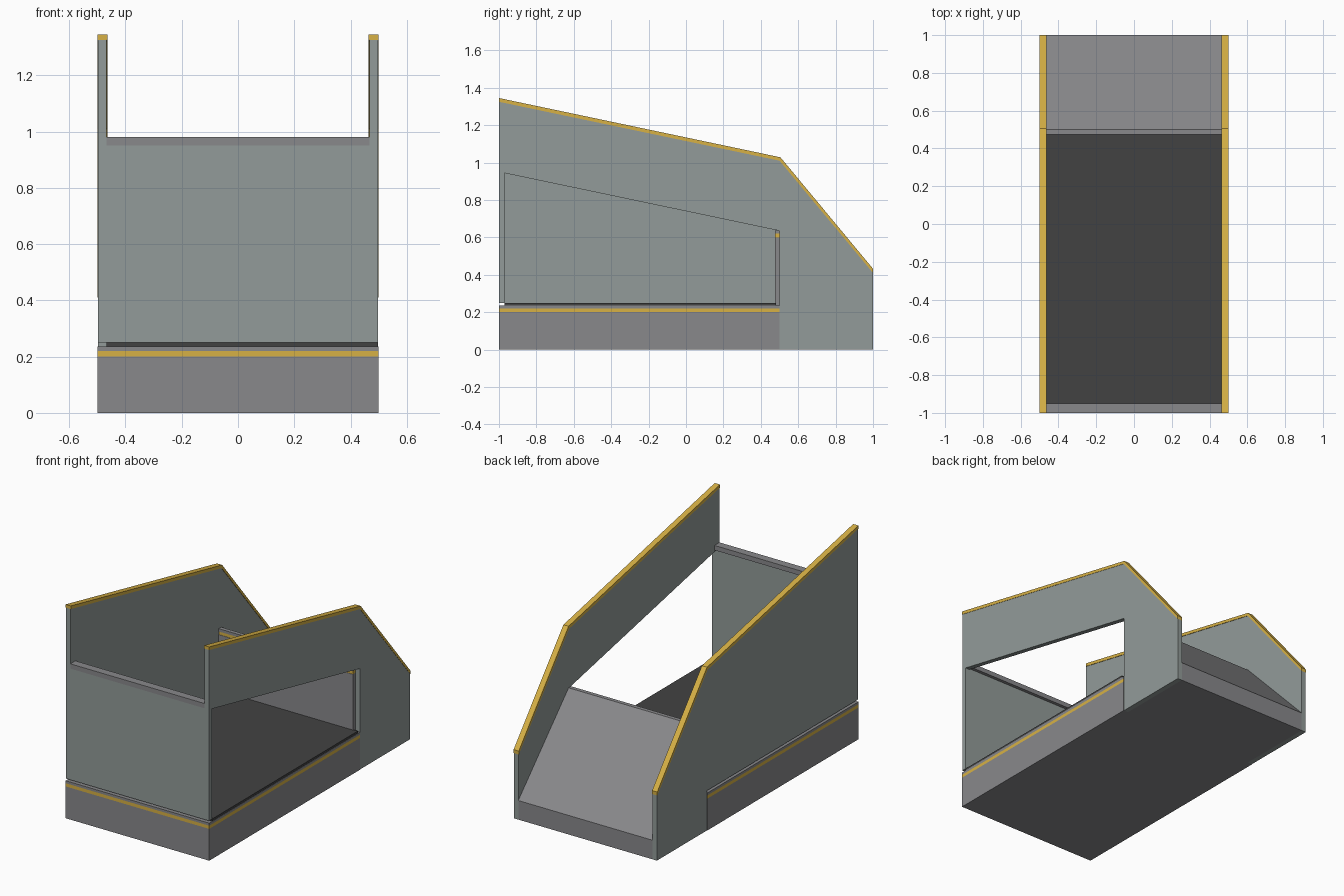
import bpy

if "Cube" in bpy.data.objects:
    bpy.data.objects.remove(bpy.data.objects["Cube"])

def material(name, rgb):
    m = bpy.data.materials.new(name)
    m.diffuse_color = (*rgb, 1)
    m.use_nodes = True
    m.node_tree.nodes["Principled BSDF"].inputs["Base Color"].default_value = m.diffuse_color
    return m

yellow = material("yellow_trim", (0.68, 0.44, 0.06))
dark = material("dark_floor", (0.055, 0.055, 0.055))
panel_grey = material("panel_grey", (0.29, 0.33, 0.32))
base_grey = material("base_grey", (0.25, 0.25, 0.26))

def extrude_x(name, profile, x0, x1, mat):
    """Extrude a (y, z) profile from x0 to x1."""
    n = len(profile)
    verts = [(x, y, z) for x in (x0, x1) for y, z in profile]
    faces = [tuple(range(n))[::-1], tuple(range(n, 2 * n))]
    faces += [(i, (i + 1) % n, n + (i + 1) % n, n + i) for i in range(n)]
    area = sum(profile[i][0] * profile[(i + 1) % n][1]
               - profile[(i + 1) % n][0] * profile[i][1] for i in range(n))
    if area < 0:
        faces = [f[::-1] for f in faces]
    mesh = bpy.data.meshes.new(name)
    mesh.from_pydata(verts, [], faces)
    mesh.materials.append(mat)
    ob = bpy.data.objects.new(name, mesh)
    bpy.context.collection.objects.link(ob)
    return ob

def box(name, x0, x1, y0, y1, z0, z1, mat):
    return extrude_x(name, [(y0, z0), (y1, z0), (y1, z1), (y0, z1)], x0, x1, mat)

IN, OUT = 0.467, 0.498   # inner and outer faces of the side walls

# Base with yellow stripe and upper lip
box("base", -0.5, 0.5, -1, 0.5, 0, 0.2, base_grey)
box("base_stripe", -0.5, 0.5, -1, 0.5, 0.2, 0.22, yellow)
box("base_lip", -0.5, 0.5, -1, 0.5, 0.22, 0.236, base_grey)

# Dark floor on the base
box("floor", -IN, OUT, -0.97, 0.48, 0.236, 0.25, dark)

# Sloped rear deck with its upright inner panel and stripe
extrude_x("rear_ramp", [(0.5, 0), (1, 0), (1, 0.12), (0.5, 0.638)], -IN, IN, base_grey)
box("rear_panel", -IN, IN, 0.475, 0.5, 0.236, 0.6, base_grey)
box("rear_panel_stripe", -IN, IN, 0.477, 0.5, 0.6, 0.62, yellow)
box("rear_panel_lip", -IN, IN, 0.475, 0.5, 0.62, 0.638, base_grey)

# Front panel and top rail
box("front_panel", -OUT, OUT, -1, -0.97, 0.25, 0.95, panel_grey)
box("front_rail", -IN, IN, -1, -0.95, 0.95, 0.98, base_grey)

# Side walls: solid on the left, open on the right
top = [(1, 0.41), (0.5, 1.01), (-1, 1.325)]
foot = [(0.5, 0), (1, 0)]
extrude_x("left_wall", [(-1, 0.25), (0.5, 0.25)] + foot + top, -OUT, -IN, panel_grey)
extrude_x("right_wall", [(-1, 0.95), (0.5, 0.635)] + foot + top, IN, OUT, panel_grey)

# Yellow capping along the wall tops
cap = top + [(-1, 1.345), (0.505, 1.028), (1, 0.432)]
for side, x0, x1 in (("left", -0.5, -0.464), ("right", 0.464, 0.5)):
    extrude_x(side + "_wall_cap", cap, x0, x1, yellow)
